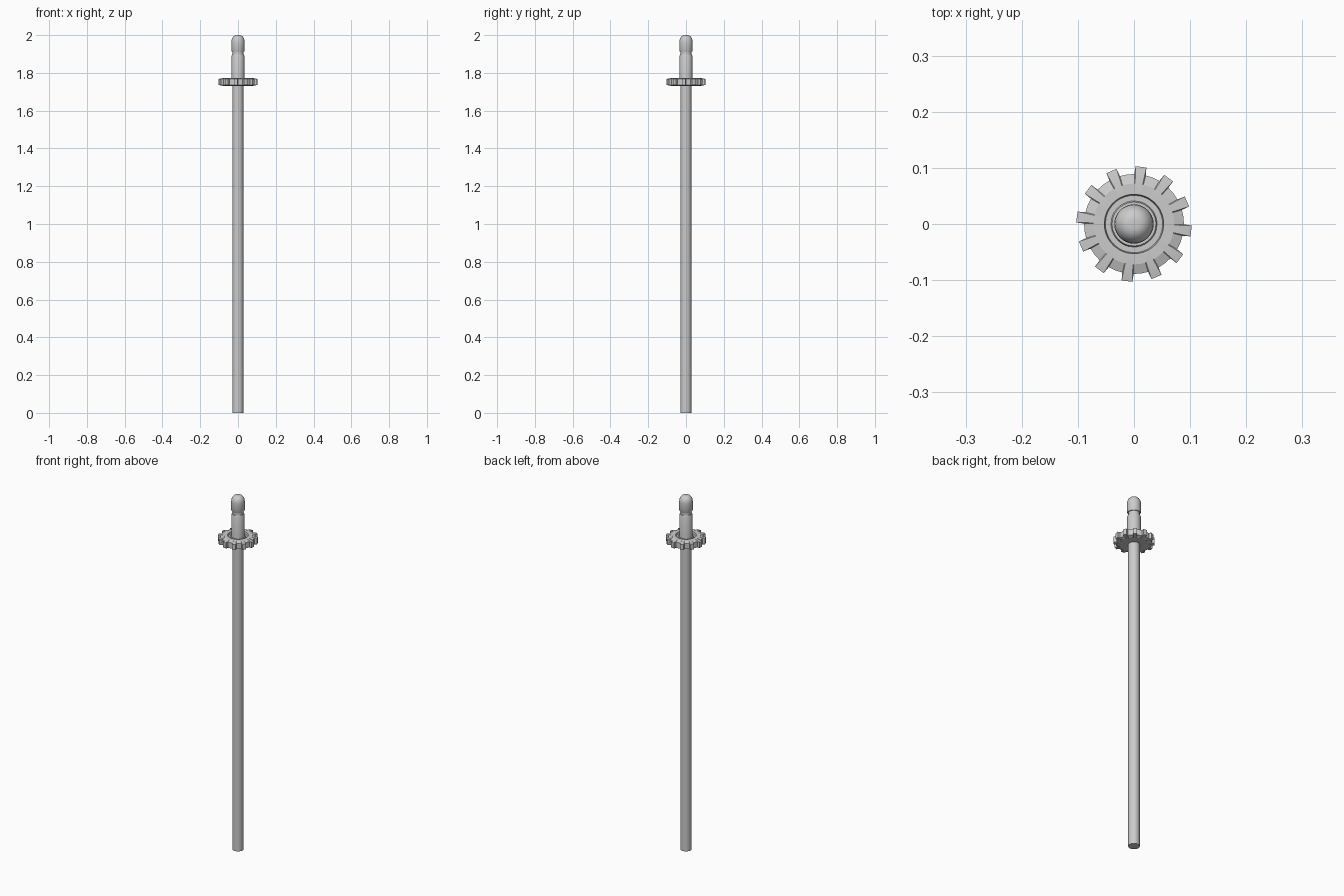
import bpy, bmesh
from math import radians, cos, sin, pi

if "Cube" in bpy.data.objects:
    bpy.data.objects.remove(bpy.data.objects["Cube"])


def skin(name, rings, closed=False, angle=30):
    """Join rings of equal point count; cap the ends unless the loop is closed."""
    bm = bmesh.new()
    vs = [[bm.verts.new(p) for p in ring] for ring in rings]
    n = len(vs[0])
    pairs = list(zip(vs, vs[1:] + vs[:1])) if closed else list(zip(vs, vs[1:]))
    for a, b in pairs:
        for i in range(n):
            j = (i + 1) % n
            bm.faces.new((a[i], a[j], b[j], b[i]))
    if not closed:
        bm.faces.new(vs[0][::-1])
        bm.faces.new(vs[-1])
    bmesh.ops.recalc_face_normals(bm, faces=bm.faces)
    me = bpy.data.meshes.new(name)
    bm.to_mesh(me)
    bm.free()
    ob = bpy.data.objects.new(name, me)
    bpy.context.collection.objects.link(ob)
    bpy.ops.object.select_all(action='DESELECT')
    ob.select_set(True)
    bpy.context.view_layer.objects.active = ob
    bpy.ops.object.shade_smooth_by_angle(angle=radians(angle))
    return ob


def circle(r, z, n=32):
    return [(r * cos(2 * pi * i / n), r * sin(2 * pi * i / n), z) for i in range(n)]


# Long shaft
skin("shaft", [circle(0.029, z) for z in (0, 1.74)])

# Upper post with neck groove and rounded head
dome = [(0.008 + 0.027 * cos(a), 1.965 + 0.035 * sin(a))
        for a in [pi / 2 * k / 6 for k in range(7)]]
profile = [(0.034, 1.735), (0.034, 1.89), (0.031, 1.897), (0.028, 1.897),
           (0.028, 1.912), (0.032, 1.912), (0.035, 1.918)] + dome
skin("post_and_head", [circle(r, z) for r, z in profile])

# Toothed wheel: five points per tooth (root, tip, tip, root, gap middle)
TEETH = 12
STEPS = [(-6.6, 0), (-5.4, 1), (5.4, 1), (6.6, 0), (15, 0)]


def gear_ring(r, z, tip=0.0):
    pts = []
    for t in range(TEETH):
        for deg, out in STEPS:
            a = radians(-7 + t * 360 / TEETH + deg)
            rr = r + tip * out
            pts.append((rr * cos(a), rr * sin(a), z))
    return pts


wheel = [gear_ring(0.028, 1.73), gear_ring(0.072, 1.73),
         gear_ring(0.089, 1.736, 0.014), gear_ring(0.089, 1.768, 0.014),
         gear_ring(0.072, 1.774), gear_ring(0.053, 1.774),
         gear_ring(0.051, 1.762), gear_ring(0.041, 1.762),
         gear_ring(0.039, 1.768), gear_ring(0.028, 1.768)]
skin("toothed_wheel", wheel, closed=True, angle=15)
